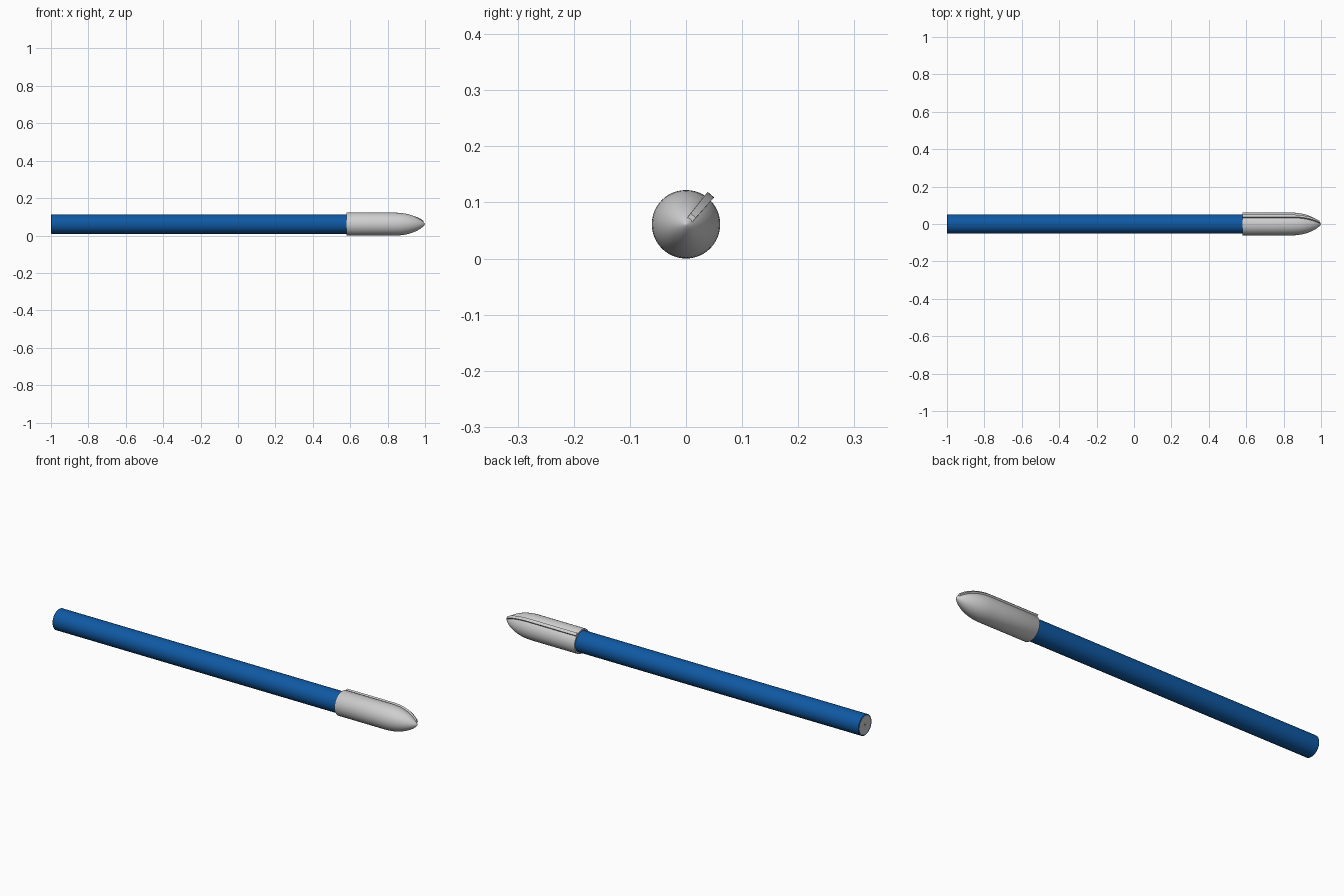
import bpy, bmesh, math

if "Cube" in bpy.data.objects:
    bpy.data.objects.remove(bpy.data.objects["Cube"], do_unlink=True)

AXIS_Z = 0.061
CLIP_ANGLE = math.radians(50)


def material(name, rgb):
    m = bpy.data.materials.new(name)
    m.use_nodes = True
    m.diffuse_color = (*rgb, 1)
    m.node_tree.nodes["Principled BSDF"].inputs["Base Color"].default_value = (*rgb, 1)
    return m


blue = material("barrel blue", (0.005, 0.1, 0.37))
grey = material("light grey", (0.62, 0.62, 0.62))


def finish(name, bm, mat, angle=35):
    bmesh.ops.recalc_face_normals(bm, faces=bm.faces)
    me = bpy.data.meshes.new(name)
    bm.to_mesh(me)
    bm.free()
    ob = bpy.data.objects.new(name, me)
    bpy.context.collection.objects.link(ob)
    ob.location.z = AXIS_Z
    me.materials.append(mat)
    bpy.ops.object.select_all(action='DESELECT')
    ob.select_set(True)
    bpy.context.view_layer.objects.active = ob
    bpy.ops.object.shade_smooth_by_angle(angle=math.radians(angle))
    return ob


def lathe(name, profile, mat, steps=48):
    """Spin an (x, radius) profile around the long axis."""
    bm = bmesh.new()
    verts = [bm.verts.new((x, 0, r)) for x, r in profile]
    edges = [bm.edges.new(pair) for pair in zip(verts, verts[1:])]
    bmesh.ops.spin(bm, geom=verts + edges, cent=(0, 0, 0), axis=(1, 0, 0),
                   angle=math.tau, steps=steps, use_duplicate=False)
    bmesh.ops.remove_doubles(bm, verts=bm.verts, dist=1e-5)
    return finish(name, bm, mat)


# Nose of the cap: straight sleeve easing into a rounded point
def nose_radius(x):
    t = min(1, max(0, (x - 0.84) / 0.16))
    return 0.061 * max(0, 1 - t ** 2.1) ** 0.75


nose = [0.84 + 0.16 * math.sin(i / 14 * math.pi / 2) for i in range(14)] + [1]

# Barrel, with its grey end plug and small vent
lathe("barrel", [(-0.998, 0.048), (-1, 0.049), (-0.997, 0.052), (0.62, 0.052)], blue)
lathe("end_plug", [(-0.985, 0), (-0.985, 0.005), (-0.998, 0.005), (-0.998, 0.049)], grey)

# Cap
lathe("cap", [(0.6, 0.05), (0.58, 0.053), (0.58, 0.06), (0.582, 0.061)]
      + [(x, nose_radius(x)) for x in nose], grey)

# Clip: a thin strip that follows the cap down to its nose
bm = bmesh.new()
stations = [0.58] + [x for x in nose if x < 0.992]
rings = []
for x in stations:
    r = nose_radius(x)
    half = 0.0055 + 0.002 * r / 0.061
    low, high = r - 0.006, r + 0.008
    rings.append([bm.verts.new((x, y, z)) for y, z in
                  ((-half, low), (half, low), (half, high), (-half, high))])
for a, b in zip(rings, rings[1:]):
    for i in range(4):
        j = (i + 1) % 4
        bm.faces.new((a[i], a[j], b[j], b[i]))
bm.faces.new(rings[0])
bm.faces.new(rings[-1])
clip = finish("clip", bm, grey)
clip.rotation_euler.x = CLIP_ANGLE - math.pi / 2
